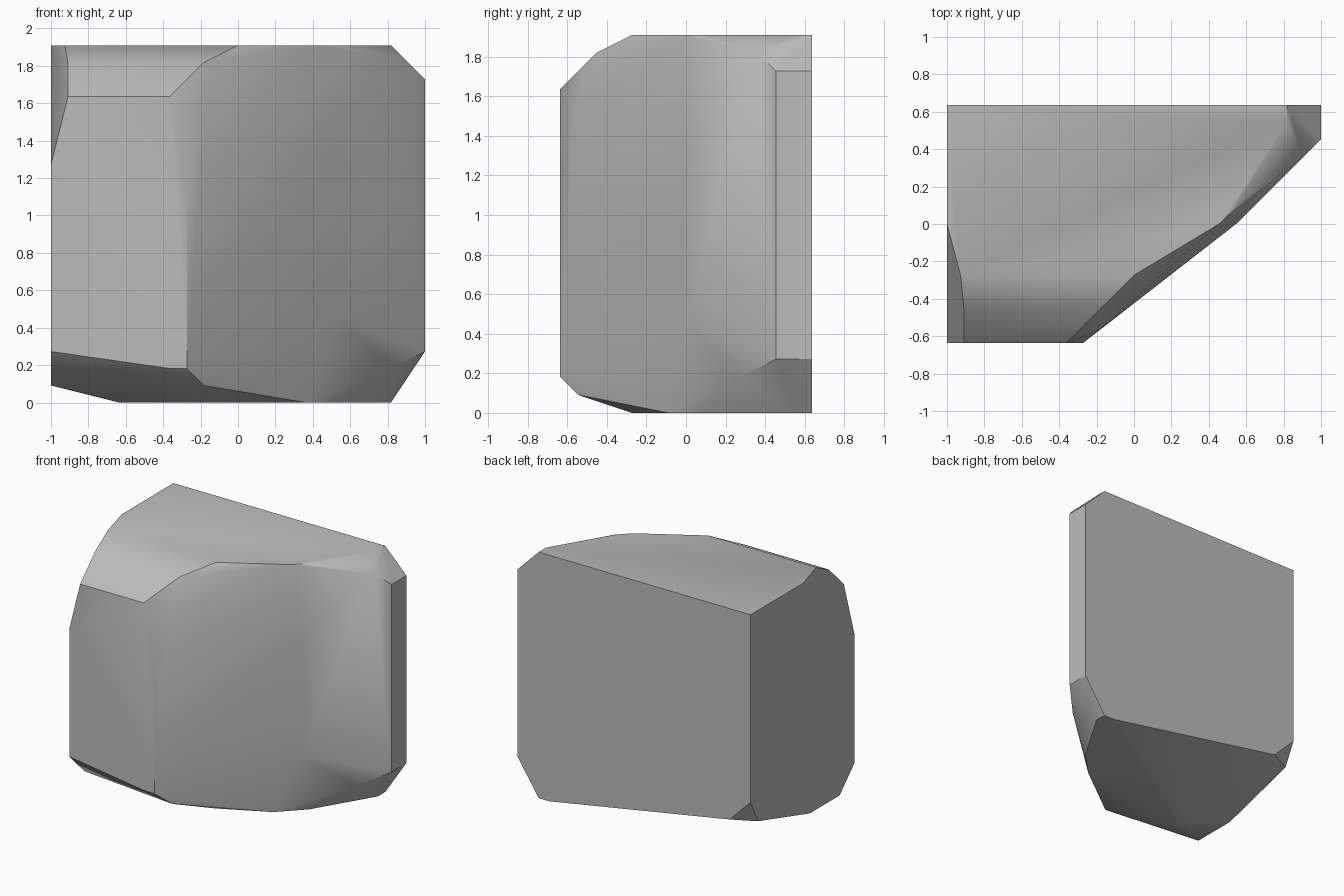
import bpy
import bmesh
from math import radians

default_cube = bpy.data.objects.get("Cube")
if default_cube:
    bpy.data.objects.remove(default_cube, do_unlink=True)

# The block is carved on a regular grid, so corners are whole grid steps
STEP = 1 / 11


def make_material(name, colour):
    material = bpy.data.materials.new(name)
    material.use_nodes = True
    material.diffuse_color = colour
    material.node_tree.nodes["Principled BSDF"].inputs["Base Color"].default_value = colour
    return material


def make_convex_block(name, corners, material, smooth_angle):
    """Wrap a convex skin around the corners and merge the flat facets."""
    bm = bmesh.new()
    for x, y, z in corners:
        bm.verts.new((x * STEP, y * STEP, z * STEP))
    hull = bmesh.ops.convex_hull(bm, input=bm.verts[:])
    loose = {v for v in hull["geom_interior"] + hull["geom_unused"]
             if isinstance(v, bmesh.types.BMVert)}
    bmesh.ops.delete(bm, geom=list(loose), context="VERTS")
    bmesh.ops.dissolve_limit(bm, angle_limit=radians(0.5),
                             verts=bm.verts[:], edges=bm.edges[:])
    bmesh.ops.recalc_face_normals(bm, faces=bm.faces[:])
    mesh = bpy.data.meshes.new(name)
    bm.to_mesh(mesh)
    bm.free()
    mesh.materials.append(material)
    block = bpy.data.objects.new(name, mesh)
    bpy.context.scene.collection.objects.link(block)
    bpy.ops.object.select_all(action="DESELECT")
    block.select_set(True)
    bpy.context.view_layer.objects.active = block
    bpy.ops.object.shade_smooth_by_angle(angle=radians(smooth_angle))
    return block


# Flat top, and its chamfered front and right rim
top = [(x, y, 21) for x, y in
       ((-11, 7), (9, 7), (9, 6), (6, 1), (5, 0), (0, -3), (-10.2, -3), (-11, 0))]
top_rim = [(10, 4, 20), (-2, -5, 20), (-10, -5, 20),
           (-10, -7, 18), (-4, -7, 18)]

# Upright edges of the front, the slanted side and the narrow right end
sides = [(-11, -7, 14), (-11, -7, 3), (-3, -7, 12), (-3, -7, 2), (-2, -6.2, 17)]
sides += [(6, 0, z) for z in (5, 15)]
sides += [(11, y, z) for y in (5, 7) for z in (3, 19)]

# Tapered underside, with a small clipped corner at the back
bottom_rim = [(-11, -5, 1), (-11, -1, 1), (-4, -7, 2), (-2, -6, 1), (9, 3, 2),
              (-11, 7, 5), (-9, 7, 3), (-11, 6, 3)]
bottom = [(x, y, 0) for x, y in
          ((9, 7), (8, 7), (9, 6), (6, 1), (4, -1), (0, -3), (-7, -3), (-7, -2))]

stone = make_material("grey stone", (0.5, 0.5, 0.5, 1))
make_convex_block("stone_block", top + top_rim + sides + bottom_rim + bottom, stone, 30)
